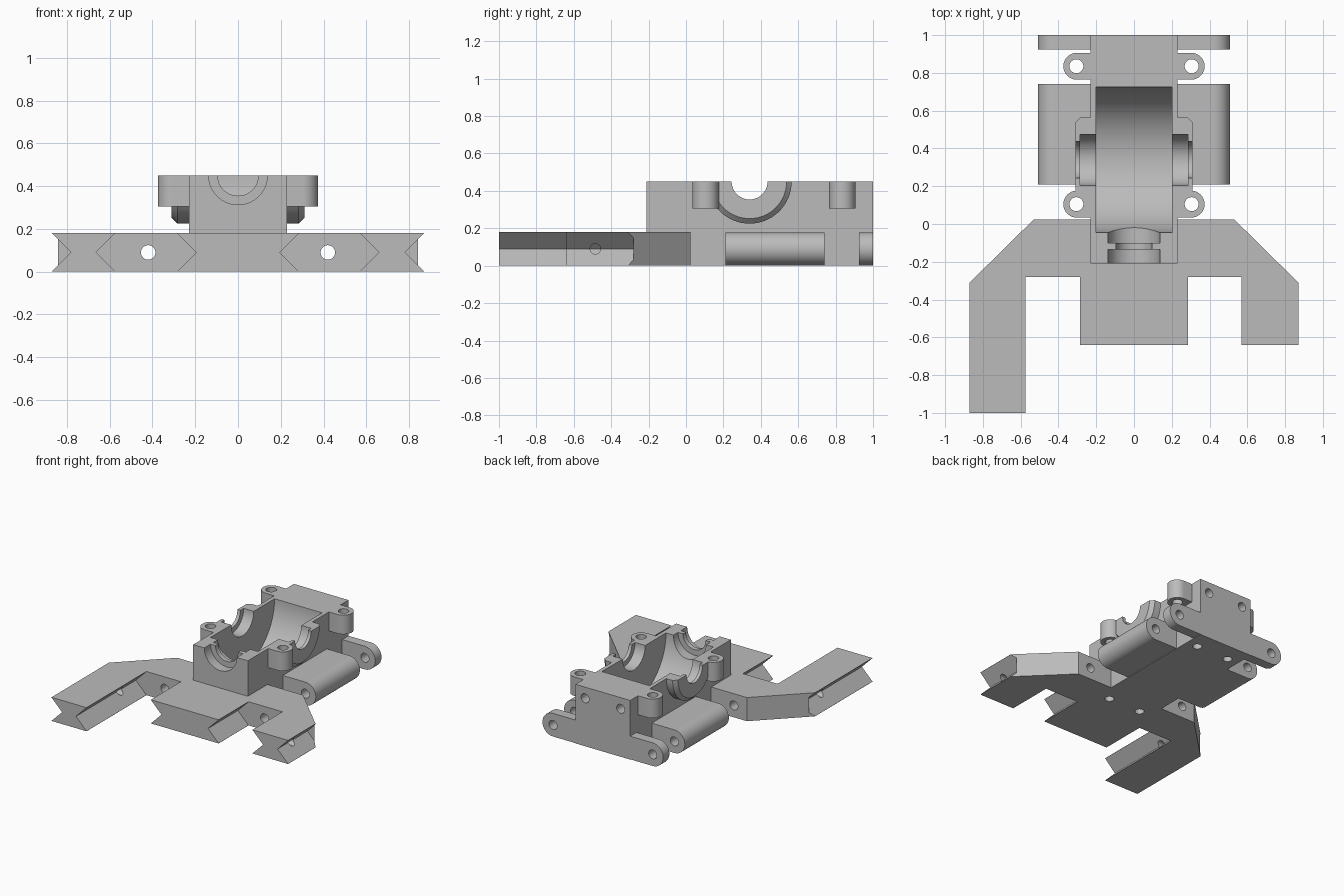
import bpy, bmesh, math
from mathutils import Vector

if "Cube" in bpy.data.objects:
    bpy.data.objects.remove(bpy.data.objects["Cube"])

grey = bpy.data.materials.new("plain_grey")
grey.use_nodes = True
grey.diffuse_color = (0.5, 0.5, 0.5, 1)
grey.node_tree.nodes["Principled BSDF"].inputs["Base Color"].default_value = (0.5, 0.5, 0.5, 1)


def place(axis, t, u, v):
    """Point at t along the axis, u and v across it."""
    return {"x": Vector((t, u, v)), "y": Vector((u, t, v)), "z": Vector((u, v, t))}[axis]


def finish(name, bm):
    bmesh.ops.recalc_face_normals(bm, faces=bm.faces)
    mesh = bpy.data.meshes.new(name)
    bm.to_mesh(mesh)
    bm.free()
    mesh.materials.append(grey)
    ob = bpy.data.objects.new(name, mesh)
    bpy.context.collection.objects.link(ob)
    return ob


def prism(name, axis, outline, lo, hi):
    bm = bmesh.new()
    face = bm.faces.new([bm.verts.new(place(axis, lo, u, v)) for u, v in outline])
    new = bmesh.ops.extrude_face_region(bm, geom=[face])["geom"]
    move = place(axis, hi - lo, 0, 0)
    bmesh.ops.translate(bm, vec=move, verts=[g for g in new if isinstance(g, bmesh.types.BMVert)])
    return finish(name, bm)


def block(name, x, y, z):
    return prism(name, "z", [(x[0], y[0]), (x[1], y[0]), (x[1], y[1]), (x[0], y[1])], *z)


def turned(name, axis, centre, profile, sides=64):
    """Solid of revolution from (position, radius) pairs."""
    bm = bmesh.new()
    rings = []
    for t, r in profile:
        angles = [math.tau * i / sides for i in range(sides)]
        rings.append([bm.verts.new(place(axis, t, centre[0] + r * math.cos(a),
                                         centre[1] + r * math.sin(a))) for a in angles])
    for a, b in zip(rings, rings[1:]):
        for i in range(sides):
            j = (i + 1) % sides
            bm.faces.new((a[i], a[j], b[j], b[i]))
    bm.faces.new(rings[0])
    bm.faces.new(rings[-1])
    return finish(name, bm)


def rod(axis, centre, r, lo, hi, sides=32):
    return turned("rod", axis, centre, [(lo, r), (hi, r)], sides)


def combine(ob, others, operation="DIFFERENCE"):
    for other in others:
        mod = ob.modifiers.new("cut", "BOOLEAN")
        mod.operation, mod.solver, mod.object = operation, "EXACT", other
        bpy.context.view_layer.objects.active = ob
        bpy.ops.object.modifier_apply(modifier=mod.name)
        bpy.data.objects.remove(other)


def stadium(x0, cx, cz, r, side, n=32):
    """Square at x0, rounded around cx."""
    arc = [-math.pi / 2 + math.pi * i / n for i in range(n + 1)]
    pts = [(cx + r * math.cos(a), cz + r * math.sin(a)) for a in arc]
    return [(side * u, v) for u, v in [(x0, cz - r)] + pts + [(x0, cz + r)]]


TOP = 0.45
PLATE = 0.18
HINGE = (0.42, 0.09)
parts = []

# Front plate with one long arm, one short arm and a centre tongue
outline = [(-0.87, -1), (-0.575, -1), (-0.575, -0.28), (-0.285, -0.28), (-0.285, -0.64),
           (0.285, -0.64), (0.285, -0.28), (0.57, -0.28), (0.57, -0.64), (0.87, -0.64),
           (0.87, -0.31), (0.53, 0.025), (-0.53, 0.025), (-0.87, -0.31)]
plate = prism("front_plate", "z", outline, 0, PLATE)
combine(plate, [block("notch", (-0.23, 0.23), (-0.21, 0.2), (-0.1, 0.3))])

# V grooves along the arm and tongue sides
d = 0.089
for x in (-0.87, -0.575, -0.285, 0.285, 0.57, 0.87):
    diamond = [(x - d, 0.09), (x, 0.09 - d), (x + d, 0.09), (x, 0.09 + d)]
    combine(plate, [prism("groove", "y", diamond, -1.1, -0.281)])

# Hinge holes and arm cross holes
for s in (-1, 1):
    combine(plate, [rod("y", (s * HINGE[0], HINGE[1]), 0.034, -0.4, 0.2),
                    rod("x", (-0.485, 0.09), 0.028, s * 0.72 - 0.22, s * 0.72 + 0.22)])
parts.append(plate)

# Gear housing with side bearing bosses and screw lugs
housing = block("gear_housing", (-0.23, 0.23), (-0.21, 1), (0, TOP))
boss = turned("boss", "x", (0.34, TOP),
              [(-0.31, 0.198), (-0.283, 0.225), (0.283, 0.225), (0.31, 0.198)])
combine(housing, [boss], "UNION")
for s in (-1, 1):
    for y in (0.105, 0.835):
        n = 24
        arc = [-math.pi / 2 + math.pi * i / n for i in range(n + 1)]
        lug = [(0.2, y - 0.071)] + [(0.303 + 0.071 * math.cos(a), y + 0.071 * math.sin(a)) for a in arc]
        lug.append((0.2, y + 0.071))
        combine(housing, [prism("lug", "z", [(s * u, v) for u, v in lug], 0.305, TOP)], "UNION")
combine(housing, [block("trim", (-1, 1), (-1, 2), (TOP, 1))])

# Gear cavity with stepped side bearings, then the front shaft bore
half = [(0.2, 0.385), (0.2, 0.135), (0.285, 0.135), (0.285, 0.096), (0.4, 0.096)]
cavity = [(-t, r) for t, r in reversed(half)] + half
combine(housing, [turned("cavity", "x", (0.34, TOP), cavity, 96)])
bore = [(-0.3, 0.137), (-0.135, 0.137), (-0.135, 0.095), (-0.1, 0.095), (-0.1, 0.137), (0.1, 0.137)]
combine(housing, [turned("bore", "y", (0, TOP), bore)])

# Screw holes in the lugs, rear face and underside
for s in (-1, 1):
    for y in (0.105, 0.835):
        combine(housing, [rod("z", (s * 0.305, y), 0.037, 0.15, 0.6)])
    combine(housing, [rod("y", (s * 0.15, 0.365), 0.034, 0.82, 1.1)])
    for y in (-0.105, 0.855):
        combine(housing, [rod("z", (s * 0.138, y), 0.033, -0.1, 0.15)])
parts.append(housing)

# Hinge barrels and rear hinge lugs on both sides
for s, side in ((1, "left"), (-1, "right")):
    for kind, lo, hi in (("hinge_barrel", 0.21, 0.74), ("rear_hinge_lug", 0.925, 1)):
        ob = prism(side + "_" + kind, "y", stadium(0.228, *HINGE, 0.088, s), lo, hi)
        combine(ob, [rod("y", (s * HINGE[0], HINGE[1]), 0.034, lo - 0.1, hi + 0.1)])
        parts.append(ob)

# Smooth the round faces, keep edges sharp
bpy.ops.object.select_all(action="DESELECT")
for ob in parts:
    ob.select_set(True)
bpy.context.view_layer.objects.active = parts[0]
bpy.ops.object.shade_smooth_by_angle(angle=math.radians(30))
